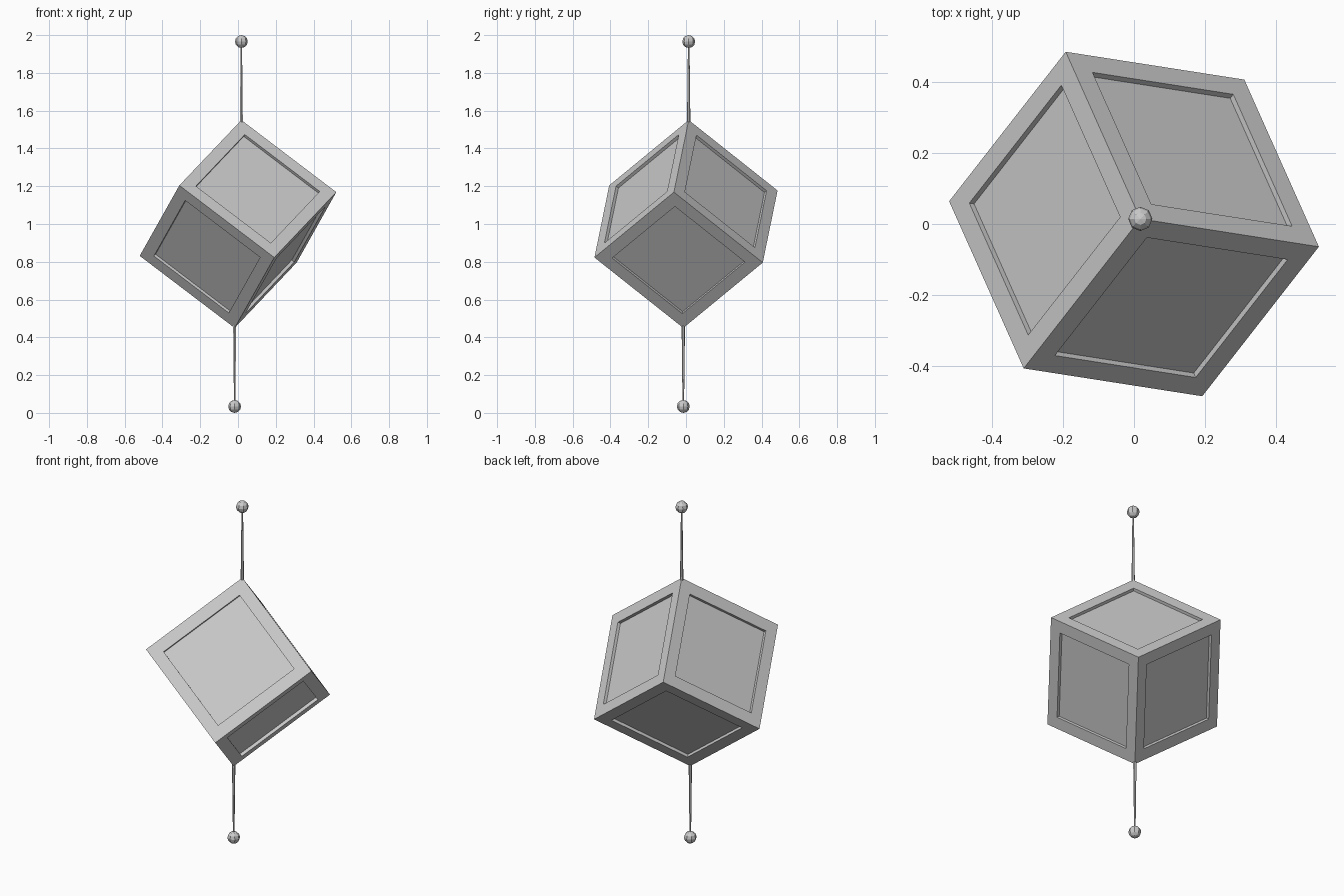
import bpy, bmesh
from mathutils import Vector, Matrix

if "Cube" in bpy.data.objects:
    bpy.data.objects.remove(bpy.data.objects["Cube"])

EDGE = 0.636       # cube side
INSET = 0.095      # frame width around each panel
DEPTH = 0.017      # panel recess
BALL = 0.034       # end ball radius
CENTRE = Vector((0, 0, 1))


def finish(name, bm):
    mesh = bpy.data.meshes.new(name)
    bm.to_mesh(mesh)
    bm.free()
    obj = bpy.data.objects.new(name, mesh)
    bpy.context.collection.objects.link(obj)
    return obj


# Cube standing on a corner: orthonormal axes from the edges leaving the top corner
x = Vector((0.507, -0.079, -0.385)).normalized()
y = Vector((-0.208, 0.473, -0.378))
y = (y - x * y.dot(x)).normalized()
z = x.cross(y)
if z.z > 0:
    z = -z
rotation = Matrix((x, y, z)).transposed()
if rotation.determinant() < 0:
    rotation = Matrix((y, x, z)).transposed()

# Panelled cube: inset each face, then push the panel inward
bm = bmesh.new()
bmesh.ops.create_cube(bm, size=EDGE)
panels = bm.faces[:]
bmesh.ops.inset_individual(bm, faces=panels, thickness=INSET)
bmesh.ops.inset_individual(bm, faces=panels, thickness=0, depth=-DEPTH)
bmesh.ops.transform(bm, matrix=Matrix.Translation(CENTRE) @ rotation.to_4x4(), verts=bm.verts)
bmesh.ops.recalc_face_normals(bm, faces=bm.faces)
finish("panelled_cube", bm)

# Tapered rod and ball at the top and bottom corners
corner = -(x + y + z) * EDGE / 2
for side, label in ((1, "upper"), (-1, "lower")):
    start = CENTRE + side * corner
    start.z -= side * 0.012
    ball_z = 2 - BALL if side > 0 else BALL
    length = abs(ball_z - start.z)

    bm = bmesh.new()
    bmesh.ops.create_cone(bm, cap_ends=True, segments=6, radius1=0.009,
                          radius2=0.004, depth=length)
    flip = Matrix.Rotation(0 if side > 0 else 3.14159265, 4, 'X')
    mid = Vector((start.x, start.y, (start.z + ball_z) / 2))
    bmesh.ops.transform(bm, matrix=Matrix.Translation(mid) @ flip, verts=bm.verts)
    finish(label + "_rod", bm)

    bm = bmesh.new()
    bmesh.ops.create_uvsphere(bm, u_segments=8, v_segments=6, radius=BALL)
    bmesh.ops.translate(bm, vec=(start.x, start.y, ball_z), verts=bm.verts)
    finish(label + "_ball", bm)
